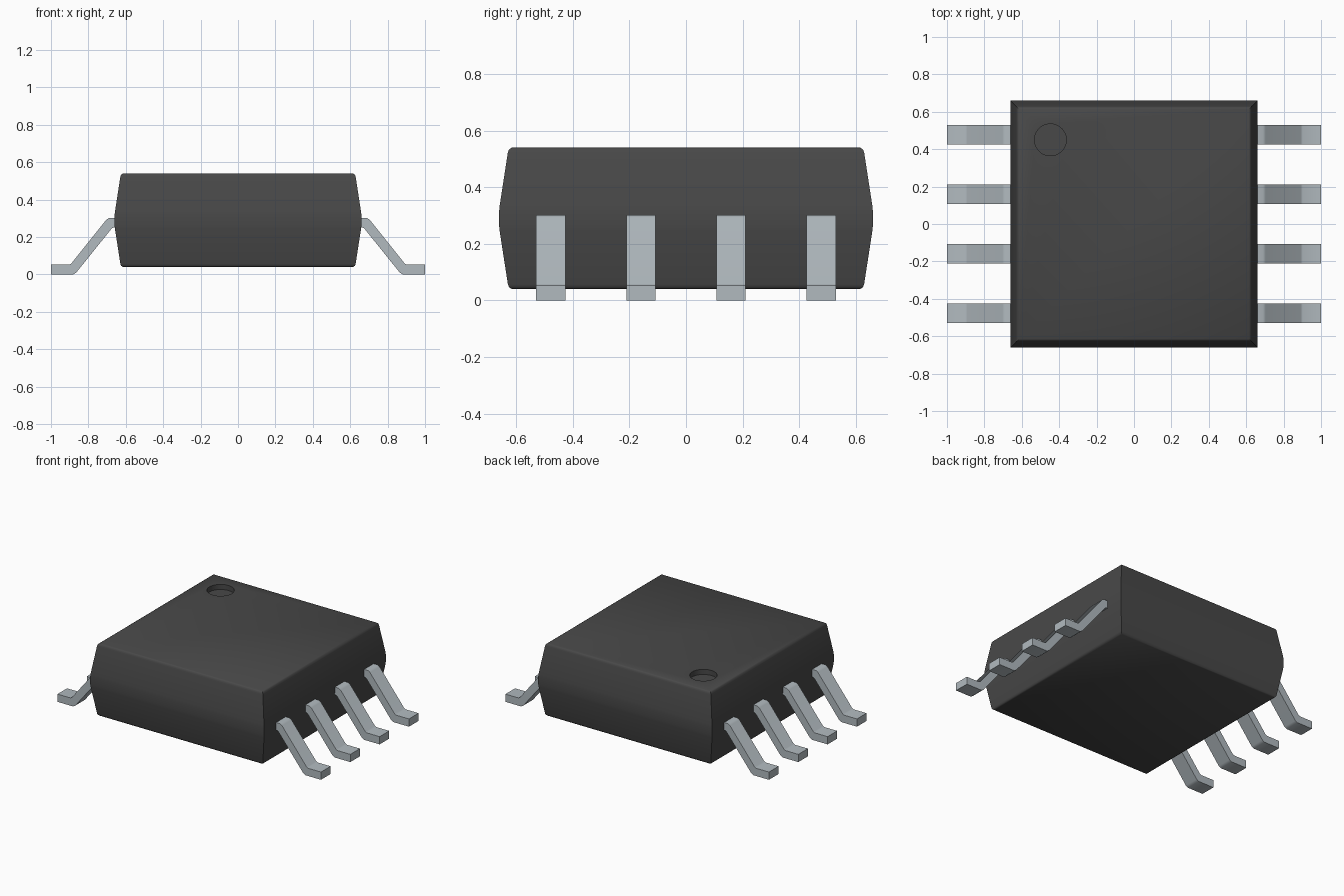
import bpy, bmesh, math

if "Cube" in bpy.data.objects:
    bpy.data.objects.remove(bpy.data.objects["Cube"], do_unlink=True)


def material(name, color):
    mat = bpy.data.materials.new(name)
    mat.use_nodes = True
    mat.diffuse_color = color
    bsdf = next(n for n in mat.node_tree.nodes if n.type == "BSDF_PRINCIPLED")
    bsdf.inputs["Base Color"].default_value = color
    return mat


def loft(name, rings, mat):
    """Closed solid joining a stack of matching vertex rings."""
    bm = bmesh.new()
    loops = [[bm.verts.new(p) for p in ring] for ring in rings]
    for a, b in zip(loops, loops[1:]):
        for i in range(len(a)):
            j = (i + 1) % len(a)
            bm.faces.new((a[i], a[j], b[j], b[i]))
    bm.faces.new(loops[0])
    bm.faces.new(loops[-1])
    bmesh.ops.recalc_face_normals(bm, faces=bm.faces)
    mesh = bpy.data.meshes.new(name)
    bm.to_mesh(mesh)
    bm.free()
    mesh.materials.append(mat)
    obj = bpy.data.objects.new(name, mesh)
    bpy.context.collection.objects.link(obj)
    return obj


def activate(obj):
    bpy.ops.object.select_all(action="DESELECT")
    obj.select_set(True)
    bpy.context.view_layer.objects.active = obj


def smooth(obj, degrees):
    activate(obj)
    bpy.ops.object.shade_smooth_by_angle(angle=math.radians(degrees))


plastic = material("dark plastic", (0.065, 0.065, 0.065, 1))
metal = material("brushed metal", (0.44, 0.49, 0.52, 1))

# Body: square sections, widest at the waist, with softened rims
WAIST_Z, HEIGHT = 0.29, 0.25
half_profile = [(0.66, 0.025), (0.658, 0.045), (0.629, 0.233),
                (0.625, 0.243), (0.615, HEIGHT)]
profile = [(w, WAIST_Z - h) for w, h in reversed(half_profile)]
profile += [(w, WAIST_Z + h) for w, h in half_profile]
corners = [(-1, -1), (1, -1), (1, 1), (-1, 1)]
body = loft("body", [[(sx * w, sy * w, z) for sx, sy in corners]
                     for w, z in profile], plastic)

# Round orientation dimple, cut into the top
bpy.ops.mesh.primitive_cylinder_add(vertices=48, radius=0.085, depth=0.1,
                                    location=(-0.447, 0.45, 0.555))
cutter = bpy.context.object
cutter.name = "dimple_cutter"
cutter.hide_render = True
cutter.data.materials.append(plastic)
cut = body.modifiers.new("dimple", "BOOLEAN")
cut.operation = "DIFFERENCE"
cut.solver = "EXACT"
cut.object = cutter
activate(body)
bpy.ops.object.modifier_apply(modifier=cut.name)
bpy.data.objects.remove(cutter, do_unlink=True)
smooth(body, 35)

# Leads: bent strips, four on each side
LEAD_WIDTH, PITCH = 0.104, 0.318
lead_profile = [(1, 0), (1, 0.053), (0.902, 0.053), (0.892, 0.058),
                (0.704, 0.293), (0.69, 0.302), (0.62, 0.302), (0.62, 0.25),
                (0.668, 0.25), (0.676, 0.245), (0.865, 0.01), (0.882, 0)]
for side, label in ((1, "left"), (-1, "right")):
    for i in range(4):
        y = (i - 1.5) * PITCH
        rings = [[(side * x, y + e * LEAD_WIDTH / 2, z) for x, z in lead_profile]
                 for e in (-1, 1)]
        smooth(loft(f"{label}_lead_{i + 1}", rings, metal), 35)
